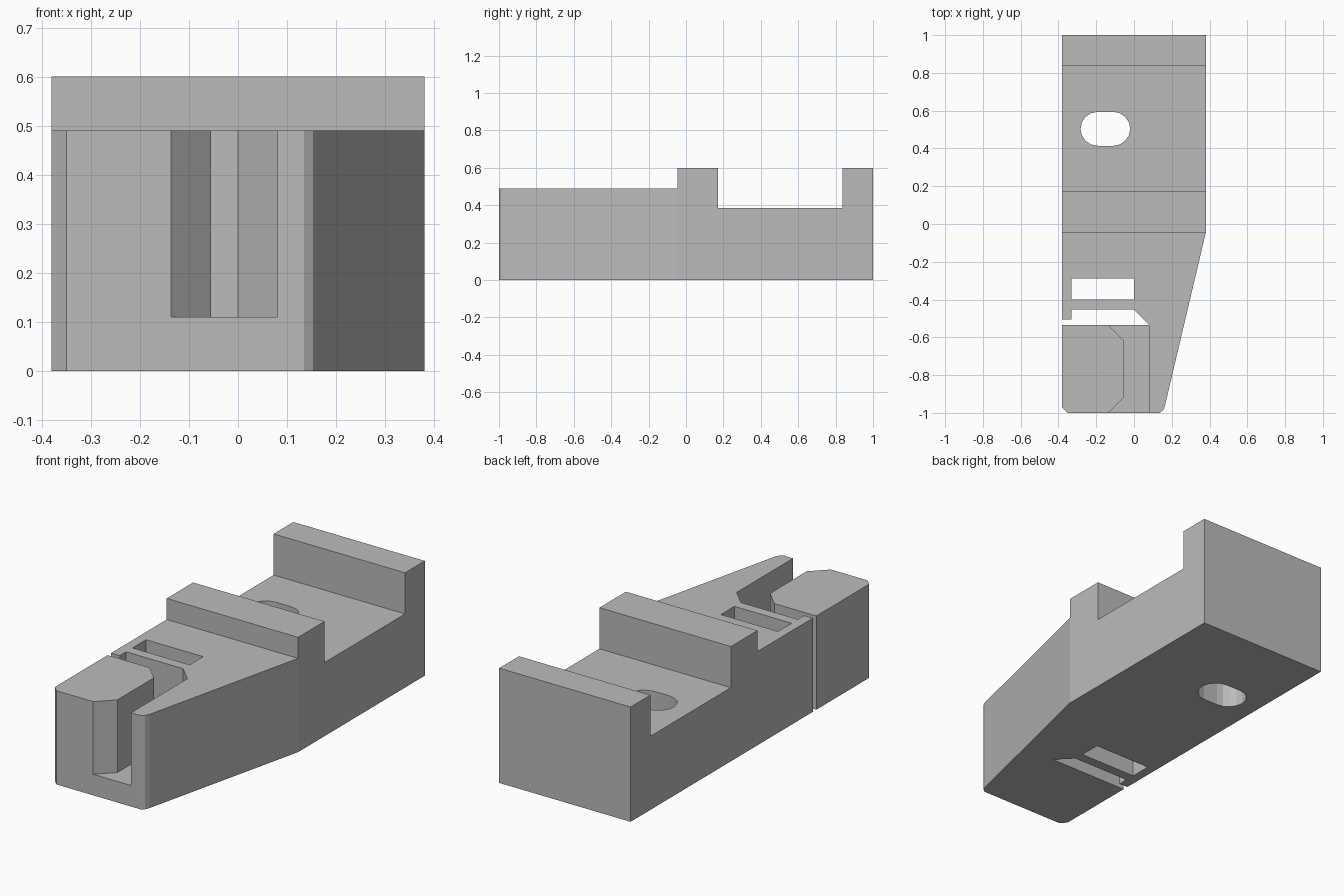
import bpy
import bmesh
import math
from mathutils import Vector

cube = bpy.data.objects.get("Cube")
if cube:
    bpy.data.objects.remove(cube, do_unlink=True)

grey = bpy.data.materials.new("plain grey")
grey.use_nodes = True
colour = (0.5, 0.5, 0.5, 1)
grey.diffuse_color = colour
grey.node_tree.nodes["Principled BSDF"].inputs["Base Color"].default_value = colour


def prism(name, points, direction):
    """Extrude a closed outline of 3D points along a direction."""
    bm = bmesh.new()
    face = bm.faces.new([bm.verts.new(p) for p in points])
    new = bmesh.ops.extrude_face_region(bm, geom=[face])["geom"]
    moved = [v for v in new if isinstance(v, bmesh.types.BMVert)]
    bmesh.ops.translate(bm, verts=moved, vec=Vector(direction))
    bmesh.ops.recalc_face_normals(bm, faces=bm.faces)
    mesh = bpy.data.meshes.new(name)
    bm.to_mesh(mesh)
    bm.free()
    obj = bpy.data.objects.new(name, mesh)
    bpy.context.collection.objects.link(obj)
    mesh.materials.append(grey)
    return obj


def plan_prism(name, outline, bottom=-0.1):
    return prism(name, [(x, y, bottom) for x, y in outline], (0, 0, 0.8 - bottom))


def combine(target, tool, operation):
    mod = target.modifiers.new(tool.name, "BOOLEAN")
    mod.operation = operation
    mod.solver = "EXACT"
    mod.object = tool
    bpy.context.view_layer.objects.active = target
    bpy.ops.object.modifier_apply(modifier=mod.name)
    bpy.data.objects.remove(tool, do_unlink=True)


# Stepped side profile: low front, ridge, recess and end wall
side = [(-1.1, 0), (1, 0), (1, 0.6), (0.837, 0.6), (0.837, 0.385),
        (0.172, 0.385), (0.172, 0.6), (-0.046, 0.6), (-0.046, 0.49), (-1.1, 0.49)]
body = prism("clamp_body", [(-0.5, y, z) for y, z in side], (1, 0, 0))

# Tapered plan with clipped front corners
combine(body, plan_prism("plan_outline", [
    (-0.38, -0.97), (-0.35, -1), (0.135, -1), (0.153, -0.988), (0.163, -0.965),
    (0.38, -0.046), (0.38, 1.1), (-0.38, 1.1)]), "INTERSECT")

# Oblong hole through the recess floor
hole = []
for cx, start in ((-0.11, -90), (-0.193, 90)):
    for i in range(9):
        a = math.radians(start + i * 22.5)
        hole.append((cx + 0.09 * math.cos(a), 0.504 + 0.09 * math.sin(a)))
combine(body, plan_prism("oblong_hole", hole), "DIFFERENCE")

# Closed rear slot, and open front slot with an angled end
combine(body, plan_prism("rear_slot", [
    (-0.33, -0.4), (0, -0.4), (0, -0.288), (-0.33, -0.288)]), "DIFFERENCE")
combine(body, plan_prism("front_slot", [
    (-0.5, -0.534), (0.081, -0.534), (0, -0.453), (-0.33, -0.453),
    (-0.33, -0.505), (-0.5, -0.505)]), "DIFFERENCE")

# Front channel, flared at both ends, leaving a floor
combine(body, plan_prism("channel", [
    (-0.137, -1.1), (0.081, -1.1), (0.081, -0.534), (0, -0.5), (-0.137, -0.5),
    (-0.137, -0.534), (-0.055, -0.616), (-0.055, -0.918), (-0.137, -1)],
    bottom=0.11), "DIFFERENCE")
